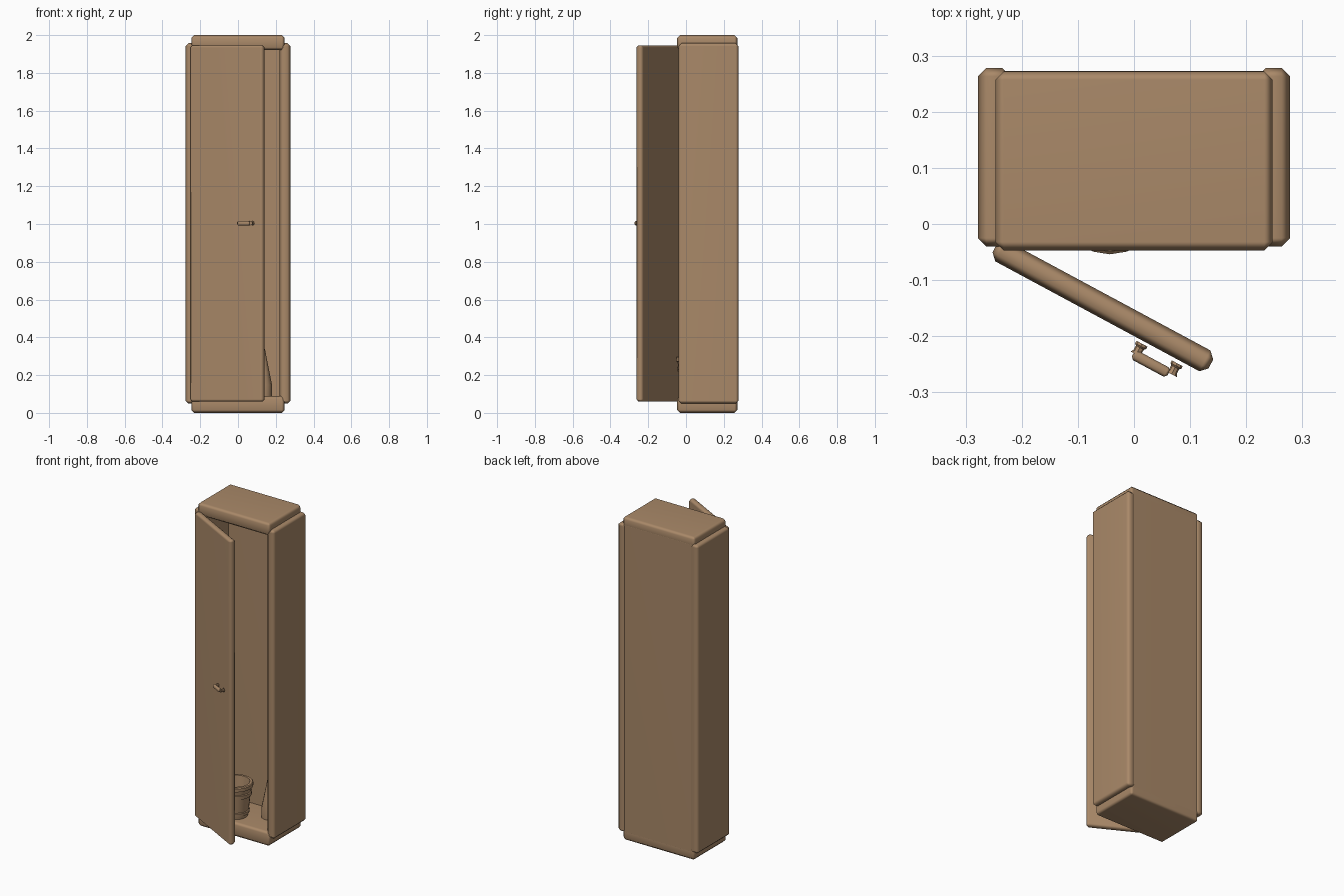
import bpy, bmesh, math
from mathutils import Vector, Matrix

old = bpy.data.objects.get("Cube")
if old:
    bpy.data.objects.remove(old)

wood = bpy.data.materials.new("warm_wood")
wood.use_nodes = True
colour = (0.40, 0.25, 0.14, 1)
wood.diffuse_color = colour
bsdf = wood.node_tree.nodes["Principled BSDF"]
bsdf.inputs["Base Color"].default_value = colour
bsdf.inputs["Roughness"].default_value = 0.8


def finish(name, bm, angle=50):
    bmesh.ops.recalc_face_normals(bm, faces=bm.faces)
    mesh = bpy.data.meshes.new(name)
    bm.to_mesh(mesh)
    bm.free()
    mesh.materials.append(wood)
    ob = bpy.data.objects.new(name, mesh)
    bpy.context.scene.collection.objects.link(ob)
    bpy.ops.object.select_all(action='DESELECT')
    ob.select_set(True)
    bpy.context.view_layer.objects.active = ob
    bpy.ops.object.shade_smooth_by_angle(angle=math.radians(angle))
    return ob


def board(name, low, high, bevel=0.015, turn=0):
    """Chamfered board between two corners, turned about its own centre."""
    low, high = Vector(low), Vector(high)
    bm = bmesh.new()
    bmesh.ops.create_cube(bm, size=1)
    bmesh.ops.scale(bm, vec=high - low, verts=bm.verts)
    bmesh.ops.bevel(bm, geom=bm.edges[:], offset=bevel, segments=1, affect='EDGES')
    ob = finish(name, bm)
    ob.location = (low + high) / 2
    ob.rotation_euler.z = turn
    ob.modifiers.new("even_shading", 'WEIGHTED_NORMAL')
    return ob


def lathe(name, profile, place, sides=16, angle=40):
    """Spin a list of (radius, height) points around z."""
    bm = bmesh.new()
    verts = [bm.verts.new((r, 0, z)) for r, z in profile]
    edges = [bm.edges.new(pair) for pair in zip(verts, verts[1:])]
    bmesh.ops.spin(bm, geom=verts + edges, axis=(0, 0, 1), cent=(0, 0, 0),
                   angle=math.tau, steps=sides)
    bmesh.ops.remove_doubles(bm, verts=bm.verts, dist=0.0001)
    bm.transform(place)
    return finish(name, bm, angle)


# Cabinet carcass
board("top_slab", (-0.247, -0.047, 1.92), (0.247, 0.272, 2.0))
board("bottom_slab", (-0.247, -0.047, 0), (0.247, 0.272, 0.09))
board("back_panel", (-0.235, 0.22, 0.05), (0.235, 0.273, 1.955), 0.005)
for side, name in ((-1, "right_side_panel"), (1, "left_side_panel")):
    xs = sorted((side * 0.22, side * 0.278))
    board(name, (xs[0], -0.04, 0.05), (xs[1], 0.278, 1.957))

# Door standing ajar, hinged at the front corner
turn = math.radians(-28.3)
centre = Vector((-0.0555, -0.146, 1.003))
half = Vector((0.2185, 0.021, 0.943))
board("door", centre - half, centre + half, 0.012, turn)

# Handle: bar with two flared mounts
bar = Vector((0.030, -0.249, 1.004))
size = Vector((0.036, 0.0095, 0.011))
board("handle_bar", bar - size, bar + size, 0.005, turn)
for x, y, name in ((0.009, -0.223, "inner"), (0.072, -0.258, "outer")):
    place = (Matrix.Translation((x, y, 1.004)) @ Matrix.Rotation(turn, 4, 'Z')
             @ Matrix.Rotation(math.pi / 2, 4, 'X'))
    lathe("handle_mount_" + name,
          [(0, -0.011), (0.011, -0.011), (0.011, -0.006), (0.008, -0.003),
           (0.008, 0.005), (0.011, 0.011), (0, 0.011)], place, 8)

# Hooped bucket, hollow
lathe("bucket",
      [(0, 0), (0.066, 0), (0.069, 0.02), (0.075, 0.022), (0.077, 0.04),
       (0.072, 0.043), (0.081, 0.13), (0.088, 0.132), (0.090, 0.155),
       (0.084, 0.158), (0.088, 0.182), (0.096, 0.184), (0.097, 0.205),
       (0.092, 0.21), (0.078, 0.21), (0.060, 0.02), (0, 0.02)],
      Matrix.Translation((-0.043, 0.043, 0.088)), 20)

# Broom standing in the corner
corner = Matrix.Translation((0.13, 0.13, 0.088))
lathe("broom_head",
      [(0, 0), (0.05, 0), (0.05, 0.06), (0.036, 0.13), (0.024, 0.19),
       (0.013, 0.25), (0, 0.26)], corner, 14)
lathe("broom_stick",
      [(0, 0.2), (0.010, 0.2), (0.010, 1.2), (0.006, 1.21), (0, 1.21)],
      corner, 10)
